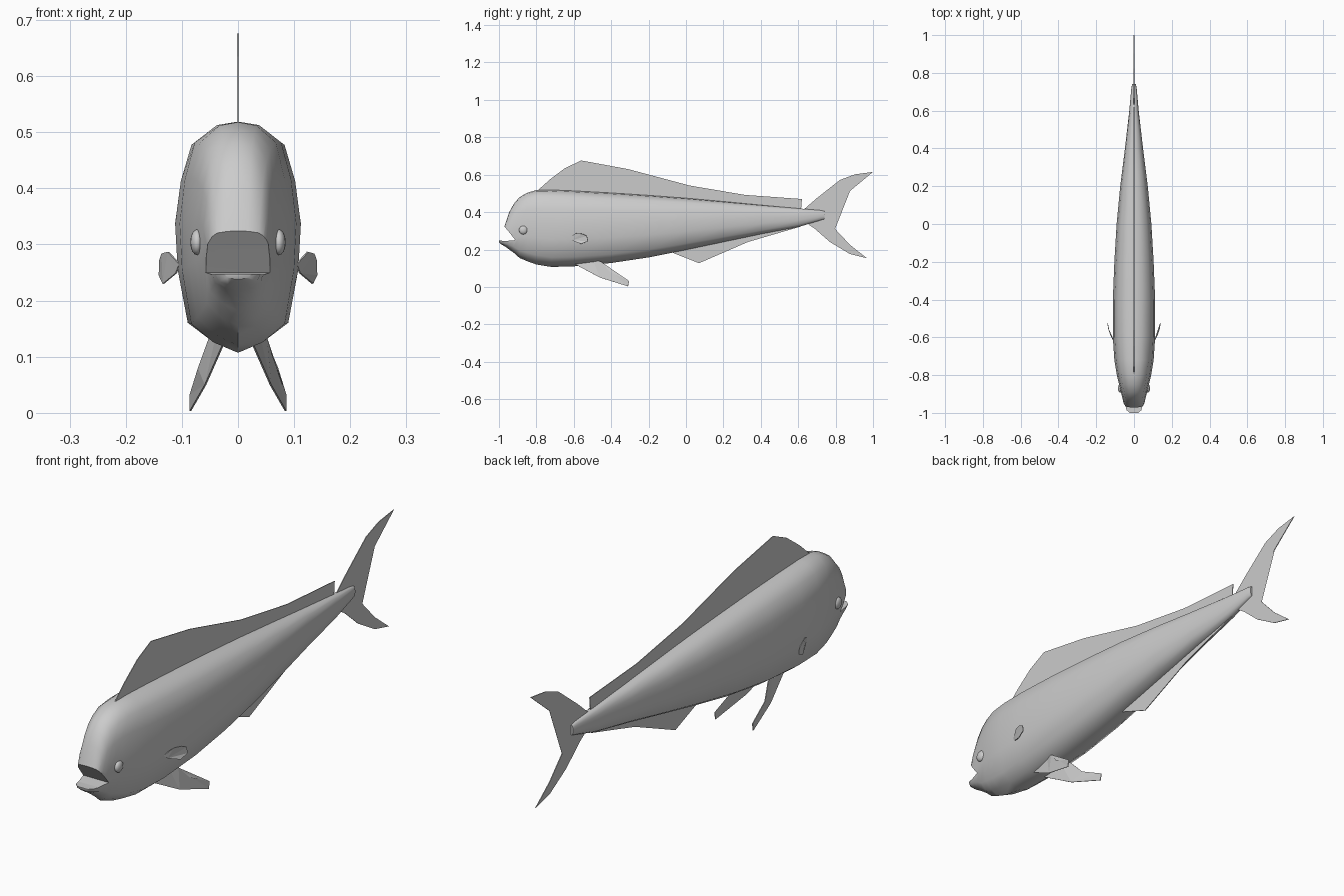
import bpy, bmesh, math
from mathutils import Vector

if "Cube" in bpy.data.objects:
    bpy.data.objects.remove(bpy.data.objects["Cube"], do_unlink=True)

grey = bpy.data.materials.new("plain grey")
grey.use_nodes = True
grey.diffuse_color = (0.6, 0.6, 0.6, 1)
grey.node_tree.nodes["Principled BSDF"].inputs["Base Color"].default_value = (0.6, 0.6, 0.6, 1)


def make_object(name, bm):
    bmesh.ops.recalc_face_normals(bm, faces=bm.faces)
    mesh = bpy.data.meshes.new(name)
    bm.to_mesh(mesh)
    bm.free()
    mesh.materials.append(grey)
    ob = bpy.data.objects.new(name, mesh)
    bpy.context.collection.objects.link(ob)
    return ob


def select_only(ob):
    bpy.ops.object.select_all(action='DESELECT')
    ob.select_set(True)
    bpy.context.view_layer.objects.active = ob


def fin(name, points, thickness=0.003):
    """Thin sheet from an outline of 3D points."""
    bm = bmesh.new()
    bm.faces.new([bm.verts.new(p) for p in points])
    bmesh.ops.triangulate(bm, faces=bm.faces[:])
    ob = make_object(name, bm)
    mod = ob.modifiers.new("thickness", 'SOLIDIFY')
    mod.thickness = thickness
    mod.offset = 0
    return ob


def flat_fin(name, outline):
    return fin(name, [(0, y, z) for y, z in outline])


# Body: cross-section (half width, height fraction) swept along stations
section = [(0, 1), (.36, .985), (.74, .91), (.91, .75), (1, .56),
           (.96, .36), (.80, .125), (.42, .045), (0, 0)]
ring = section + [(-x, h) for x, h in section[-2:0:-1]]
# y, bottom, top, half width
stations = [
    (.74, .362, .405, .010), (.72, .356, .410, .014), (.60, .320, .420, .025),
    (.40, .282, .438, .048), (.20, .240, .457, .073), (.0, .198, .475, .092),
    (-.20, .158, .490, .104), (-.40, .128, .503, .112), (-.60, .110, .514, .112),
    (-.72, .107, .519, .104), (-.80, .120, .518, .091), (-.85, .138, .503, .079),
    (-.89, .155, .480, .069), (-.92, .182, .445, .062), (-.945, .200, .400, .056),
    (-.967, .216, .335, .050), (-.985, .226, .288, .042), (-1.0, .238, .264, .024)]
bm = bmesh.new()
loops = [[bm.verts.new((x * w, y, lo + h * (hi - lo))) for x, h in ring]
         for y, lo, hi, w in stations]
for a, b in zip(loops, loops[1:]):
    for i in range(len(ring)):
        j = (i + 1) % len(ring)
        bm.faces.new((a[i], a[j], b[j], b[i]))
bm.faces.new(loops[0])
bm.faces.new(loops[-1])
body = make_object("body", bm)

# Open mouth: wedge cut between upper lip and lower jaw
wedge = [(-.912, .250), (-.945, .292), (-.972, .325), (-1.06, .345), (-1.06, .250), (-.96, .246)]
bm = bmesh.new()
sides = [[bm.verts.new((x, y, z)) for y, z in wedge] for x in (-.2, .2)]
for s in sides:
    bm.faces.new(s)
for i in range(len(wedge)):
    j = (i + 1) % len(wedge)
    bm.faces.new((sides[0][i], sides[0][j], sides[1][j], sides[1][i]))
cutter = make_object("mouth_cutter", bm)
cutter.hide_render = True
cut = body.modifiers.new("mouth", 'BOOLEAN')
cut.operation = 'DIFFERENCE'
cut.solver = 'EXACT'
cut.object = cutter
select_only(body)
bpy.ops.object.modifier_apply(modifier=cut.name)
bpy.data.objects.remove(cutter, do_unlink=True)
bpy.ops.object.shade_smooth_by_angle(angle=math.radians(45))

# Fins on the centre line
flat_fin("dorsal_fin", [
    (-.80, .51), (-.727, .575), (-.647, .635), (-.56, .676), (-.31, .630), (.02, .542),
    (.315, .492), (.62, .470), (.615, .41), (.20, .44), (-.20, .475), (-.60, .50)])
flat_fin("anal_fin", [
    (-.07, .182), (.07, .127), (.33, .240), (.61, .322), (.61, .34), (.30, .28), (.0, .22)])
flat_fin("tail_fin", [
    (.625, .410), (.70, .475), (.823, .572), (.903, .602), (1.0, .615), (.877, .513),
    (.78, .433), (.745, .382), (.797, .310), (.877, .225), (.968, .153), (.877, .176),
    (.77, .240), (.69, .310), (.625, .355)])

# Paired fins and eyes
pelvic = [(.025, -.60, .125), (.058, -.46, .050), (.085, -.31, .003),
          (.085, -.305, .032), (.070, -.406, .080), (.050, -.455, .135), (.035, -.50, .15)]
pectoral = [(.104, -.628, .265), (.124, -.588, .287), (.135, -.555, .284), (.139, -.53, .272),
            (.140, -.524, .245), (.133, -.56, .230), (.110, -.612, .249)]
for side, s in (("left", 1), ("right", -1)):
    fin(side + "_pelvic_fin", [(s * x, y, z) for x, y, z in pelvic])
    fin(side + "_pectoral_fin", [(s * x, y, z) for x, y, z in pectoral])
    bm = bmesh.new()
    bmesh.ops.create_uvsphere(bm, u_segments=16, v_segments=8, radius=1)
    bmesh.ops.scale(bm, vec=Vector((.012, .023, .023)), verts=bm.verts)
    bmesh.ops.translate(bm, vec=Vector((s * .073, -.87, .304)), verts=bm.verts)
    eye = make_object(side + "_eye", bm)
    select_only(eye)
    bpy.ops.object.shade_smooth()
